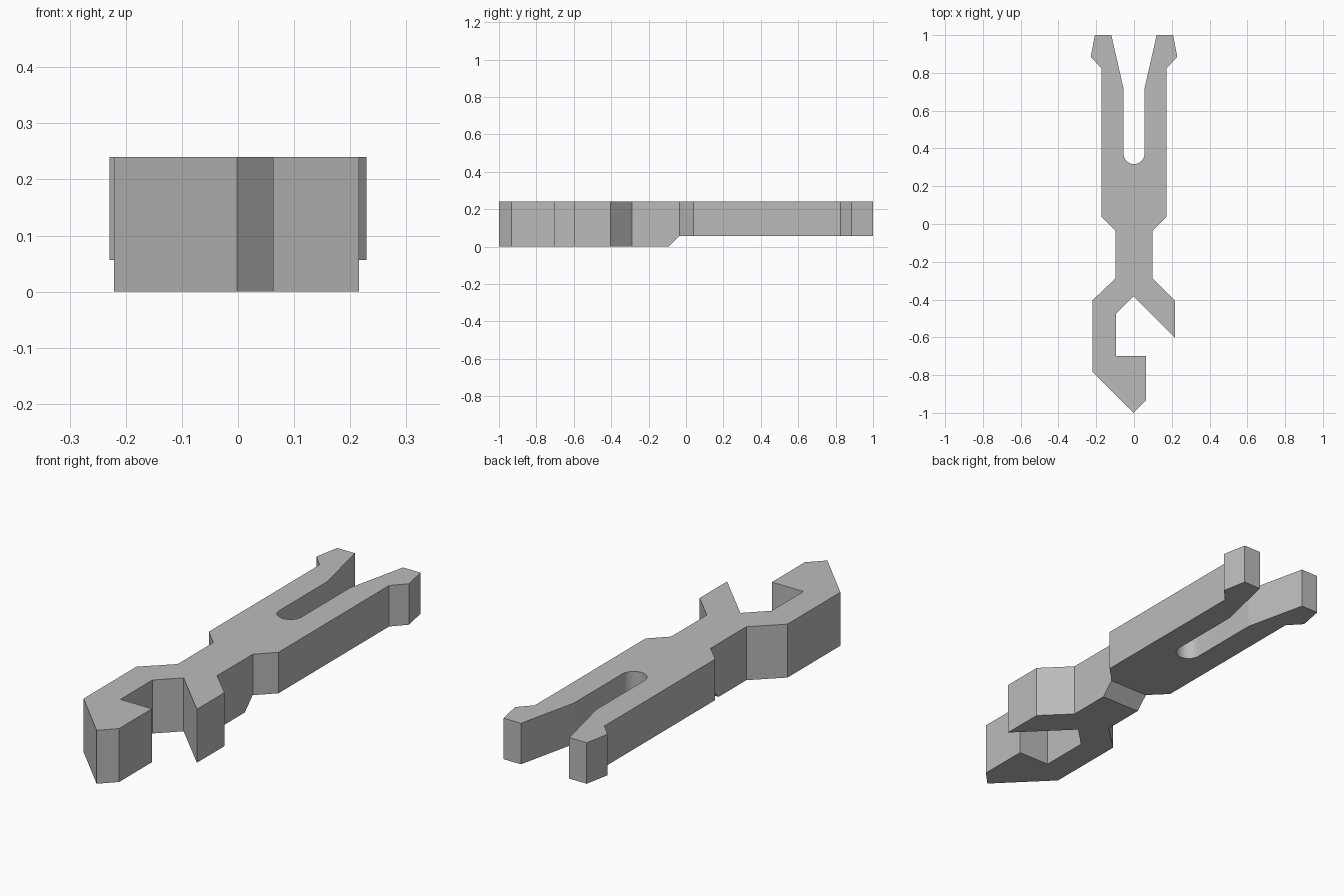
import bpy, bmesh, math

if "Cube" in bpy.data.objects:
    bpy.data.objects.remove(bpy.data.objects["Cube"], do_unlink=True)

HEIGHT, STEP = 0.24, 0.056

grey = bpy.data.materials.new("plain grey")
grey.use_nodes = True
colour = (0.5, 0.5, 0.5, 1)
grey.diffuse_color = colour
grey.node_tree.nodes["Principled BSDF"].inputs["Base Color"].default_value = colour


def prism(name, points, offset):
    """Extrude a closed outline of 3D points along an offset."""
    bm = bmesh.new()
    face = bm.faces.new([bm.verts.new(p) for p in points])
    result = bmesh.ops.extrude_face_region(bm, geom=[face])
    moved = [g for g in result["geom"] if isinstance(g, bmesh.types.BMVert)]
    bmesh.ops.translate(bm, verts=moved, vec=offset)
    bmesh.ops.recalc_face_normals(bm, faces=bm.faces[:])
    mesh = bpy.data.meshes.new(name)
    bm.to_mesh(mesh)
    bm.free()
    obj = bpy.data.objects.new(name, mesh)
    bpy.context.collection.objects.link(obj)
    obj.data.materials.append(grey)
    return obj


# Half of the forked end: neck, shoulder, barb, then the inside of the slot
half_fork = [(0.098, -0.288), (0.098, -0.035), (0.173, 0.04), (0.173, 0.825),
             (0.229, 0.885), (0.207, 1.0), (0.12, 1.0), (0.055, 0.715)]
slot_radius, slot_centre = 0.055, 0.372
slot_end = [(slot_radius * math.cos(a), slot_centre - slot_radius * math.sin(a))
            for a in (math.pi * i / 20 for i in range(21))]
mirrored = [(-x, y) for x, y in reversed(half_fork)]

# Hooked jaw on the left of the outline and short angled jaw on the right
jaws = [(-0.221, -0.405), (-0.221, -0.78), (-0.002, -1.0), (0.063, -0.933),
        (0.063, -0.7), (-0.094, -0.7), (-0.094, -0.473), (-0.002, -0.383),
        (0.216, -0.6), (0.216, -0.405)]

outline = half_fork + slot_end + mirrored + jaws
body = prism("forked_hook_body", [(x, y, 0) for x, y in outline], (0, 0, HEIGHT))

# Raise the underside of the forked end, with a bevelled step
step = [(-0.092 - STEP, -STEP), (-0.036, STEP), (1.2, STEP), (1.2, -STEP)]
cutter = prism("underside_cutter", [(-0.5, y, z) for y, z in step], (1, 0, 0))
cutter.hide_render = True
cutter.hide_viewport = True

cut = body.modifiers.new("underside step", "BOOLEAN")
cut.operation = "DIFFERENCE"
cut.solver = "EXACT"
cut.object = cutter

# Bake the cut, remove the helper, and smooth only the rounded slot end
bpy.context.view_layer.update()
depsgraph = bpy.context.evaluated_depsgraph_get()
final = bpy.data.meshes.new_from_object(body.evaluated_get(depsgraph))
body.modifiers.clear()
body.data = final
bpy.data.objects.remove(cutter, do_unlink=True)

bpy.ops.object.select_all(action="DESELECT")
body.select_set(True)
bpy.context.view_layer.objects.active = body
bpy.ops.object.shade_smooth_by_angle(angle=math.radians(12))
